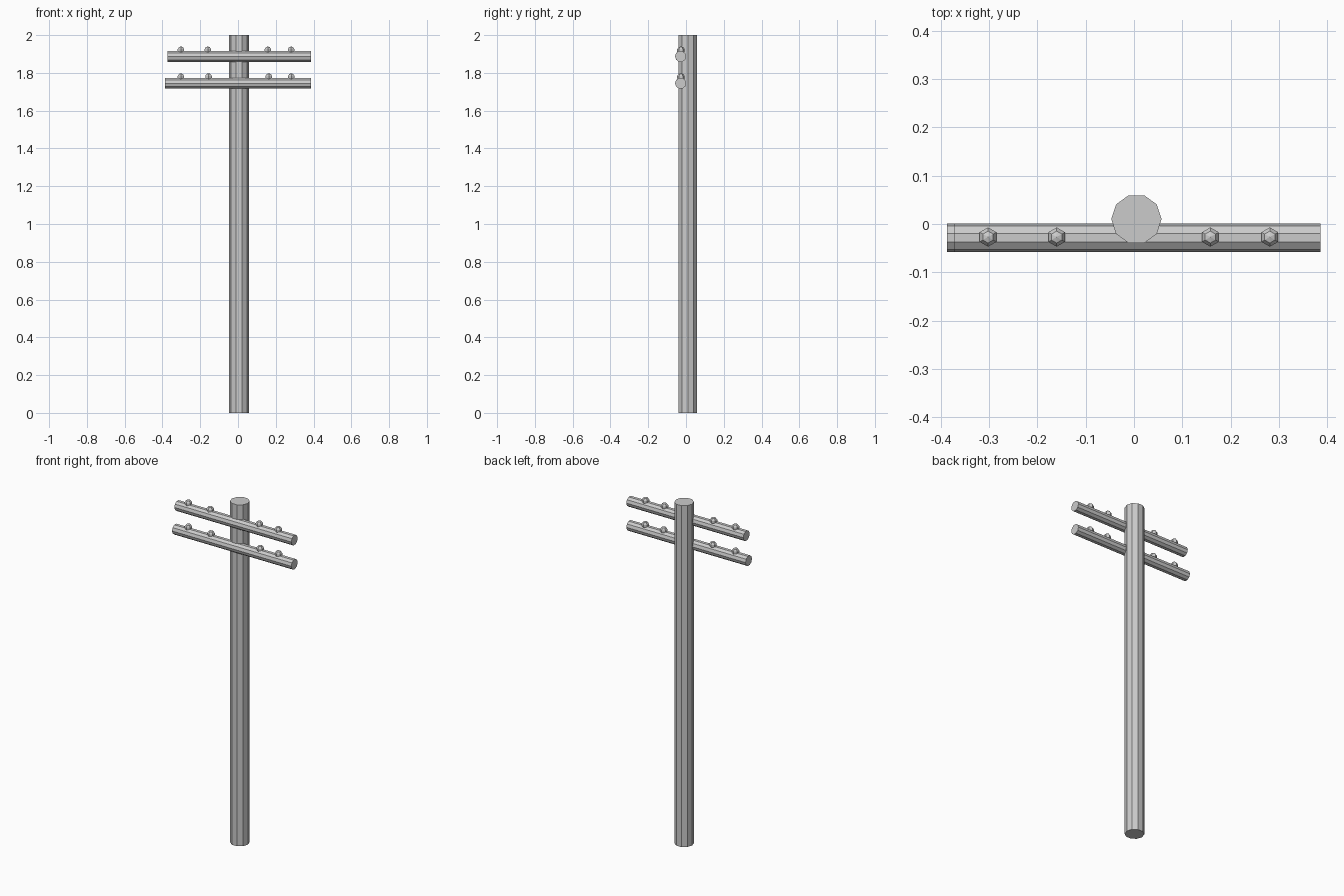
import bpy
from math import pi

if "Cube" in bpy.data.objects:
    bpy.data.objects.remove(bpy.data.objects["Cube"])


def cylinder(name, radius, length, loc, rot=(0, 0, 0), spin=0.0):
    """Flat-faced ten-sided cylinder; spin turns the profile about its axis."""
    bpy.ops.mesh.primitive_cylinder_add(vertices=10, radius=radius, depth=length,
                                        location=(0, 0, 0), rotation=(0, 0, spin))
    ob = bpy.context.object
    bpy.ops.object.transform_apply(rotation=True)
    ob.name = name
    ob.location = loc
    ob.rotation_euler = rot
    return ob


# Upright pole, corners pointing along x
cylinder("pole", 0.052, 2.0, (0.005, 0.01, 1.0), spin=pi / 2)


# Crossarm along x with a row of six-sided knob insulators on top
def crossarm(name, x0, x1, z, knob_xs):
    cylinder(name, 0.0297, x1 - x0, ((x0 + x1) / 2, -0.0285, z), rot=(0, pi / 2, 0))
    for i, x in enumerate(knob_xs):
        bpy.ops.mesh.primitive_uv_sphere_add(segments=6, ring_count=5, radius=0.021,
                                             location=(x, -0.027, z + 0.032))
        bpy.context.object.name = f"{name}_insulator_{i + 1}"


crossarm("upper_crossarm", -0.372, 0.386, 1.887, (-0.302, -0.16, 0.158, 0.281))
crossarm("lower_crossarm", -0.387, 0.386, 1.745, (-0.302, -0.156, 0.163, 0.282))
